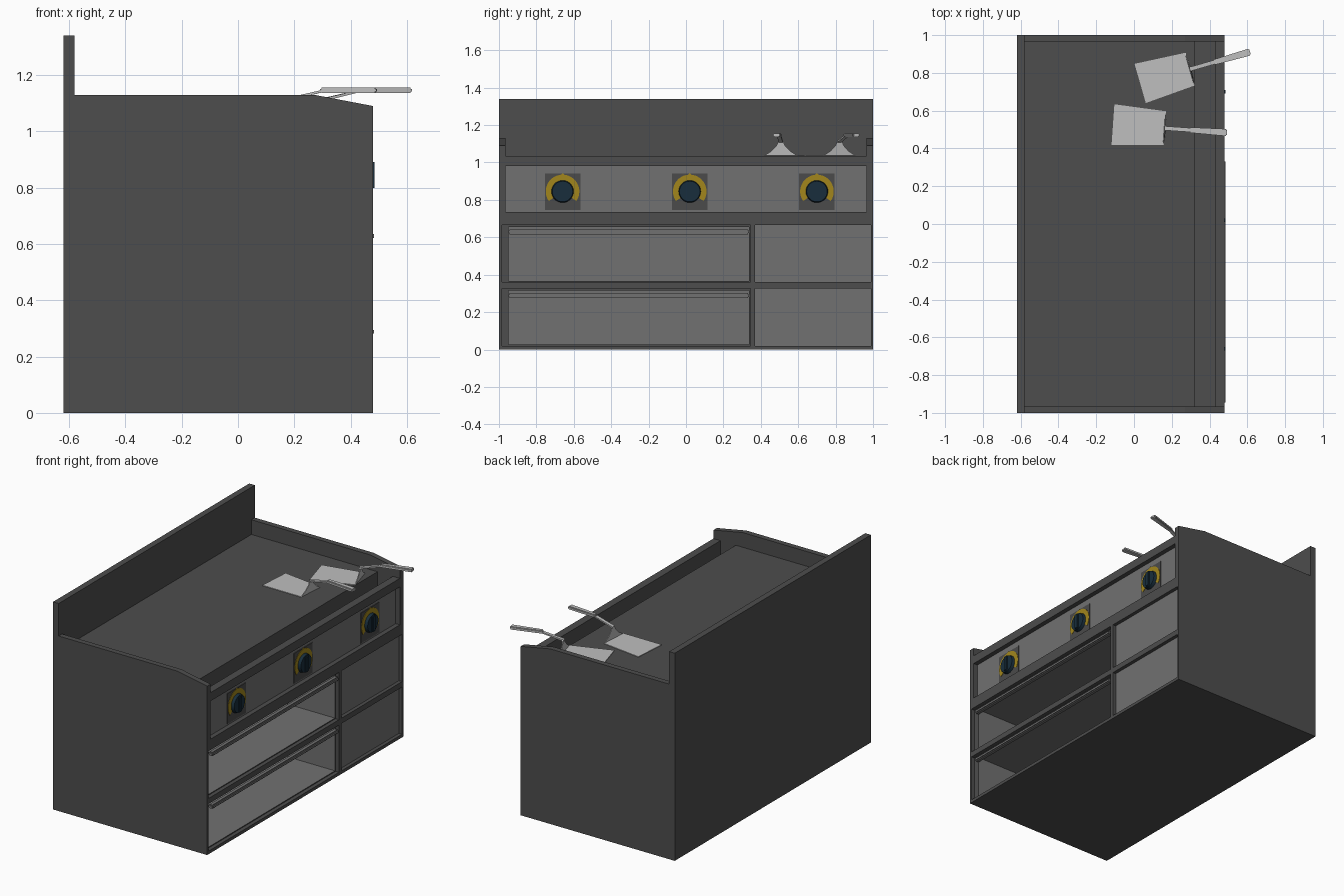
import bpy, bmesh, math
from mathutils import Matrix, Vector

if "Cube" in bpy.data.objects:
    bpy.data.objects.remove(bpy.data.objects["Cube"])


def mat(name, r, g, b):
    m = bpy.data.materials.new(name)
    m.diffuse_color = (r, g, b, 1)
    m.use_nodes = True
    m.node_tree.nodes["Principled BSDF"].inputs["Base Color"].default_value = m.diffuse_color
    return m


DARK = mat("dark steel", 0.075, 0.075, 0.075)
PANEL = mat("grey panel", 0.165, 0.165, 0.165)
PLATE = mat("dial plate grey", 0.07, 0.07, 0.07)
YELLOW = mat("dial yellow", 0.36, 0.24, 0.012)
BLUE = mat("knob dark blue", 0.009, 0.027, 0.045)
STEEL = mat("light steel", 0.52, 0.52, 0.52)


def add(name, bm, *mats):
    bmesh.ops.recalc_face_normals(bm, faces=bm.faces)
    me = bpy.data.meshes.new(name)
    bm.to_mesh(me)
    bm.free()
    ob = bpy.data.objects.new(name, me)
    bpy.context.collection.objects.link(ob)
    for m in mats:
        me.materials.append(m)
    return ob


def box_into(bm, x0, x1, y0, y1, z0, z1):
    m = Matrix.Translation(((x0 + x1) / 2, (y0 + y1) / 2, (z0 + z1) / 2))
    m = m @ Matrix.Diagonal((x1 - x0, y1 - y0, z1 - z0, 1))
    return bmesh.ops.create_cube(bm, size=1, matrix=m)["verts"]


def box(name, material, *dims):
    bm = bmesh.new()
    box_into(bm, *dims)
    return add(name, bm, material)


def extrude_poly(bm, pts, vec):
    f = bm.faces.new([bm.verts.new(p) for p in pts])
    r = bmesh.ops.extrude_face_region(bm, geom=[f], use_keep_orig=True)
    vs = [v for v in r["geom"] if isinstance(v, bmesh.types.BMVert)]
    bmesh.ops.translate(bm, verts=vs, vec=vec)


def cylinder_x(name, material, x0, x1, y, z, r0, r1, seg=28):
    bm = bmesh.new()
    m = Matrix.Translation(((x0 + x1) / 2, y, z)) @ Matrix.Rotation(math.pi / 2, 4, 'Y')
    bmesh.ops.create_cone(bm, cap_ends=True, segments=seg, radius1=r0, radius2=r1,
                          depth=x1 - x0, matrix=m)
    ob = add(name, bm, material)
    smooth(ob)
    return ob


def smooth(ob):
    bpy.ops.object.select_all(action='DESELECT')
    ob.select_set(True)
    bpy.context.view_layer.objects.active = ob
    bpy.ops.object.shade_smooth_by_angle(angle=math.radians(35))


# body: side profile extruded across the full width
profile = [(-.62, 0), (.48, 0), (.48, 1.09), (.27, 1.13), (-.58, 1.13), (-.58, 1.34), (-.62, 1.34)]
bm = bmesh.new()
extrude_poly(bm, [(x, -1, z) for x, z in profile], (0, 2, 0))
body = add("griddle_body", bm, DARK, PANEL)

# hollows: cooking surface, grease trough, control panel, shelves, doors
ROWS = (0.02, 0.36)
cuts = [(-.58, .6, -.965, .965, 1.035, 1.5),
        (.32, .43, -.965, .965, .93, 1.2),
        (.45, .6, -.965, .965, .735, .98)]
for z in ROWS:
    cuts += [(.455, .6, -.985, .345, z, z + .305),
             (-.1, .55, -.95, .338, z + .006, z + .295),
             (.457, .6, .37, .988, z, z + .305)]
for dims in cuts:
    cutter = box("cutter", DARK, *dims)
    cutter.hide_render = True
    bpy.context.view_layer.objects.active = body
    mod = body.modifiers.new("cut", 'BOOLEAN')
    mod.operation = 'DIFFERENCE'
    mod.solver = 'EXACT'
    mod.object = cutter
    bpy.ops.object.modifier_apply(modifier=mod.name)
    bpy.data.objects.remove(cutter)

# lighter control panel, doors and shelf interiors
for p in body.data.polygons:
    c = p.center
    inner = -.5 < c.x < .46 and abs(c.y) < .995 and .01 < c.z < .9
    if inner and not (c.x > .4545 and c.y < .36 and c.z < .7):
        p.material_index = 1
    else:
        p.material_index = 0

# rail across the top of each shelf opening
for i, z in enumerate(ROWS):
    bm = bmesh.new()
    box_into(bm, .452, .484, -.95, .338, z + .256, z + .281)
    bmesh.ops.bevel(bm, geom=bm.edges[:], offset=.006, segments=2, affect='EDGES')
    add(f"shelf_rail_{i}", bm, PANEL)

# control dials
ZC = 0.845
for i, y in enumerate((-.66, .02, .70)):
    box(f"dial_plate_{i}", PLATE, .449, .453, y - .095, y + .095, .745, .94)
    # yellow scale, open at the bottom
    bm = bmesh.new()
    angles = [math.radians(-35 + 250 * k / 24) for k in range(25)]
    ring = []
    for a in angles:
        ring.append([bm.verts.new((.4555, y + r * math.cos(a), ZC + r * math.sin(a))) for r in (.045, .09)])
    for a, b in zip(ring, ring[1:]):
        bm.faces.new((a[0], a[1], b[1], b[0]))
    r = bmesh.ops.extrude_face_region(bm, geom=bm.faces[:], use_keep_orig=True)
    bmesh.ops.translate(bm, vec=(-.003, 0, 0),
                        verts=[v for v in r["geom"] if isinstance(v, bmesh.types.BMVert)])
    extrude_poly(bm, [(.4525, y - .015, ZC + .085), (.4525, y + .015, ZC + .085),
                      (.4525, y, ZC + .098)], (.003, 0, 0))
    add(f"dial_scale_{i}", bm, YELLOW)
    cylinder_x(f"knob_{i}", BLUE, .452, .474, y, ZC, .06, .055)
    # grip ridge on the knob
    bm = bmesh.new()
    box_into(bm, .47, .485, y - .015, y + .015, ZC - .052, ZC + .052)
    bmesh.ops.bevel(bm, geom=bm.edges[:], offset=.005, segments=2, affect='EDGES')
    add(f"knob_grip_{i}", bm, BLUE)


# spatulas: blade, upright shoulder, rising neck, handle (local +x is the handle end)
def spatula(name, x, y, deg):
    m = Matrix.Translation((x, y, 1.036)) @ Matrix.Rotation(math.radians(deg), 4, 'Z')
    bm = bmesh.new()
    extrude_poly(bm, [(-.275, -.108, 0), (0, -.09, 0), (0, .09, 0), (-.275, .108, 0)], (0, 0, .004))
    half = [(.09, 0), (.05, .025), (.022, .055), (.012, .08)]
    outline = half + [(-a, b) for a, b in reversed(half)]
    extrude_poly(bm, [(-.004 + b * .08, a, b) for a, b in outline], (.005, 0, 0))
    neck = [(-.002, .07), (.15, .106), (.15, .114), (-.002, .08)]
    extrude_poly(bm, [(a, -.011, b) for a, b in neck], (0, .022, 0))
    bm.transform(m)
    add(name + "_blade", bm, STEEL)
    bm = bmesh.new()
    vs = box_into(bm, .13, .33, -.019, .019, .100, .120)
    for v in vs:
        if v.co.x < .2:
            v.co.y *= .75
    bmesh.ops.bevel(bm, geom=bm.edges[:], offset=.005, segments=2, affect='EDGES')
    bm.transform(m)
    add(name + "_handle", bm, STEEL)


spatula("spatula_left", .163, .507, -4)
spatula("spatula_right", .297, .82, 16)
